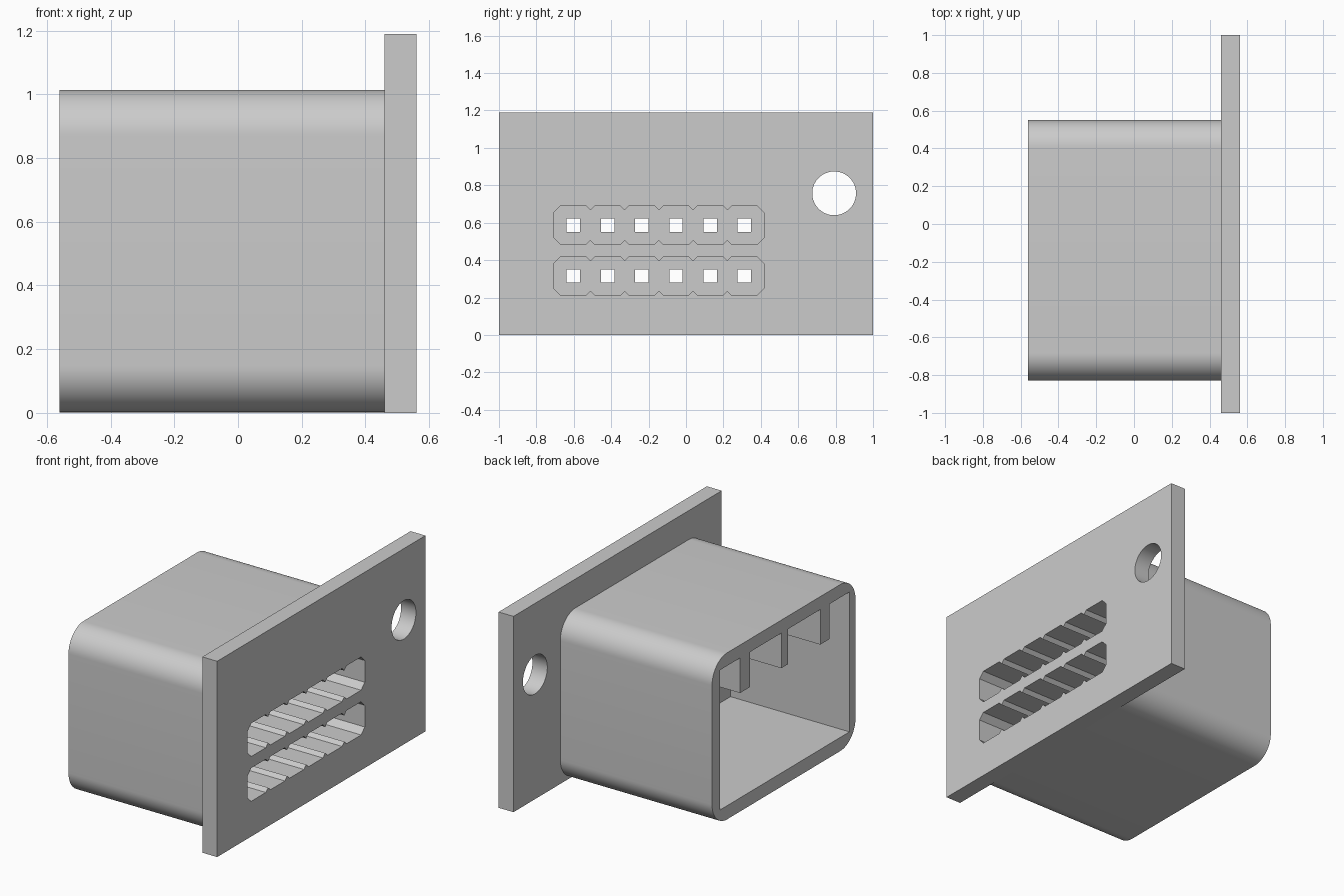
import bpy, bmesh, math

cube = bpy.data.objects.get("Cube")
if cube:
    bpy.data.objects.remove(cube, do_unlink=True)

grey = bpy.data.materials.new("plain_grey")
grey.use_nodes = True
colour = (0.6, 0.6, 0.6, 1)
grey.diffuse_color = colour
grey.node_tree.nodes["Principled BSDF"].inputs["Base Color"].default_value = colour


def prism(name, outlines, x0, x1):
    """Extrude closed (y, z) outlines along x."""
    bm = bmesh.new()
    for pts in outlines:
        face = bm.faces.new([bm.verts.new((x0, y, z)) for y, z in pts])
        new = bmesh.ops.extrude_face_region(bm, geom=[face])["geom"]
        verts = [v for v in new if isinstance(v, bmesh.types.BMVert)]
        bmesh.ops.translate(bm, verts=verts, vec=(x1 - x0, 0, 0))
    bmesh.ops.recalc_face_normals(bm, faces=bm.faces)
    mesh = bpy.data.meshes.new(name)
    bm.to_mesh(mesh)
    bm.free()
    mesh.materials.append(grey)
    obj = bpy.data.objects.new(name, mesh)
    bpy.context.collection.objects.link(obj)
    return obj


def rect(y0, y1, z0, z1):
    return [(y0, z0), (y1, z0), (y1, z1), (y0, z1)]


def arc(cy, cz, r, start, sweep, n):
    angles = [math.radians(start + sweep * i / n) for i in range(n + 1)]
    return [(cy + r * math.cos(a), cz + r * math.sin(a)) for a in angles]


def rounded_rect(y0, y1, z0, z1, r):
    centres = [(y1 - r, z1 - r), (y0 + r, z1 - r), (y0 + r, z0 + r), (y1 - r, z0 + r)]
    return [p for i, (y, z) in enumerate(centres) for p in arc(y, z, r, 90 * i, 90, 16)]


def cut(obj, cutter):
    mod = obj.modifiers.new(cutter.name, "BOOLEAN")
    mod.operation = "DIFFERENCE"
    mod.solver = "EXACT"
    mod.object = cutter
    bpy.context.view_layer.objects.active = obj
    bpy.ops.object.modifier_apply(modifier=mod.name)


# Contact grid
PITCH = 0.183
columns = [-0.145 + PITCH * (i - 2.5) for i in range(6)]
rows = [0.315, 0.587]


def pocket_outline(zc):
    """Row of merged octagons: chamfered ends and small notches between contacts."""
    half, height, chamfer = 0.105, 0.101, 0.035
    notch = chamfer - (half - PITCH / 2)
    lower = [(columns[0] - half, chamfer - height)]
    for i, y in enumerate(columns):
        lower += [(y - half + chamfer, -height), (y + half - chamfer, -height)]
        if i < len(columns) - 1:
            lower.append((y + PITCH / 2, notch - height))
    lower.append((columns[-1] + half, chamfer - height))
    return [(y, zc + z) for y, z in lower] + [(y, zc - z) for y, z in reversed(lower)]


def cavity_outline():
    """Square-cornered cavity whose ceiling carries three keying ribs."""
    y0, y1, floor, ceiling, rib_z = -0.77, 0.475, 0.085, 0.935, 0.722
    pts = [(y0, floor), (y1, floor), (y1, ceiling)]
    for right, left in ((0.28, 0.185), (-0.115, -0.18), (-0.49, -0.58)):
        pts += [(right, ceiling), (right, rib_z), (left, rib_z), (left, ceiling)]
    return pts + [(y0, ceiling)]


# Main parts
flange = prism("mounting_flange", [rect(-1, 1, 0, 1.19)], 0.46, 0.56)
shroud = prism("connector_shroud", [rounded_rect(-0.828, 0.55, 0.002, 1.014, 0.145)], -0.56, 0.46)

# Cutters
screw_hole = prism("screw_hole_cutter", [arc(0.792, 0.757, 0.117, 0, 360, 64)[:-1]], 0.4, 0.6)
pockets = prism("pocket_cutter", [pocket_outline(z) for z in rows], 0.27, 0.6)
cavity = prism("cavity_cutter", [cavity_outline()], -0.6, 0.24)
p = 0.036
pins = prism("pin_hole_cutter",
             [rect(y - p, y + p, z - p, z + p) for y in columns for z in rows], 0.2, 0.3)

cut(flange, screw_hole)
cut(flange, pockets)
for cutter in (cavity, pockets, pins):
    cut(shroud, cutter)
for cutter in (screw_hole, pockets, cavity, pins):
    bpy.data.objects.remove(cutter, do_unlink=True)

# Smooth curved walls, keep hard edges
for obj in (flange, shroud):
    bpy.ops.object.select_all(action="DESELECT")
    obj.select_set(True)
    bpy.context.view_layer.objects.active = obj
    bpy.ops.object.shade_smooth_by_angle(angle=math.radians(30))
